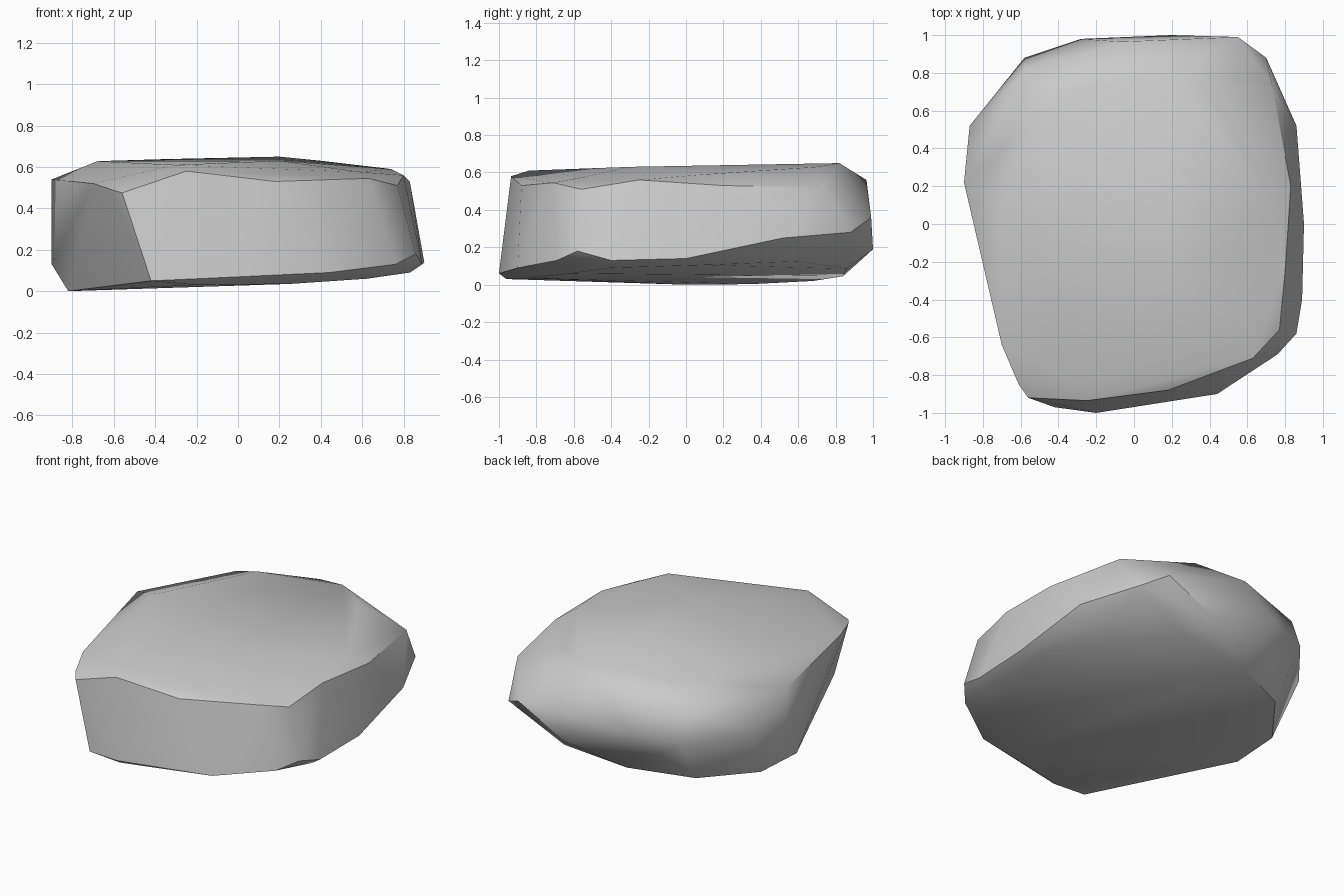
import bpy, bmesh, math

# Boulder: convex hull over a few rough rings, then softened shading
underside = [(-.42, -.97, .05), (-.2, -.96, .03), (.25, -.84, .035), (.62, -.62, .06),
             (.83, -.4, .09), (.82, .1, .105), (.7, .6, .125), (.3, .86, .085),
             (-.15, .84, .045), (-.55, .68, .02), (-.8, .35, .003), (-.82, 0, 0)]
waist = [(-.2, -1, .06), (.44, -.9, .09), (.76, -.69, .13), (.86, -.58, .18),
         (.89, -.4, .13), (.9, 0, .14), (.86, .52, .25), (.7, .88, .28),
         (.55, .99, .36), (.2, 1, .19), (-.28, .98, .36), (-.58, .88, .33),
         (-.87, .52, .35), (-.9, .22, .13)]
shoulder = [(-.56, -.92, .475), (-.25, -.935, .58), (.18, -.88, .53), (.63, -.71, .545),
            (.77, -.56, .51), (.8, -.25, .56), (.83, .2, .53), (.73, .74, .52),
            (-.07, .965, .56), (-.58, .8, .54), (-.9, .22, .54), (-.7, -.64, .52),
            (-.61, -.85, .49)]
crown = [(-.3, -.84, .61), (-.68, .1, .628), (-.35, .7, .638), (.2, .82, .65),
         (.4, .7, .63), (.74, .1, .59), (.2, -.3, .63), (.6, -.55, .575)]

bm = bmesh.new()
for ring in (underside, waist, shoulder, crown):
    for p in ring:
        bm.verts.new(p)
hull = bmesh.ops.convex_hull(bm, input=bm.verts[:])
loose = [v for v in bm.verts if not v.link_faces]
bmesh.ops.delete(bm, geom=loose, context='VERTS')
bmesh.ops.recalc_face_normals(bm, faces=bm.faces[:])

mesh = bpy.data.meshes.new("boulder")
bm.to_mesh(mesh)
bm.free()
boulder = bpy.data.objects.new("boulder", mesh)
bpy.context.collection.objects.link(boulder)
bpy.context.view_layer.objects.active = boulder
boulder.select_set(True)
bpy.ops.object.shade_smooth_by_angle(angle=math.radians(40))
